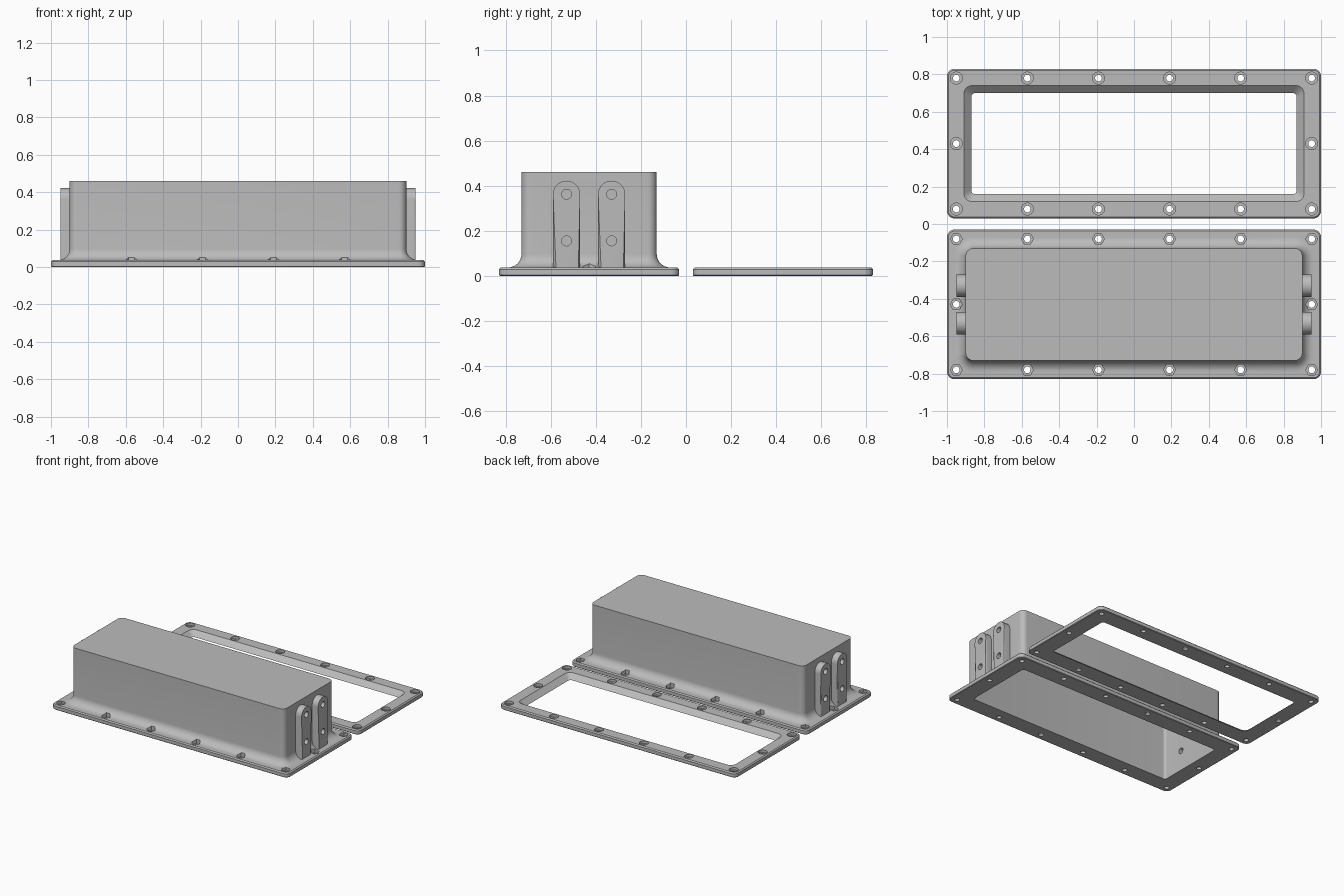
import bpy, bmesh, math
from mathutils import Matrix, Vector

cube = bpy.data.objects.get("Cube")
if cube:
    bpy.data.objects.remove(cube, do_unlink=True)

grey = bpy.data.materials.new("plain grey")
grey.use_nodes = True
colour = (0.5, 0.5, 0.5, 1)
grey.diffuse_color = colour
grey.node_tree.nodes["Principled BSDF"].inputs["Base Color"].default_value = colour

FLANGE = 0.037          # flange thickness
CENTRE_Y = 0.43         # distance of each part from the middle line
WALL_X, WALL_Y = 0.90, 0.30
HEIGHT = 0.46


def finish(bm, name):
    bmesh.ops.recalc_face_normals(bm, faces=bm.faces[:])
    mesh = bpy.data.meshes.new(name)
    bm.to_mesh(mesh)
    bm.free()
    mesh.materials.append(grey)
    obj = bpy.data.objects.new(name, mesh)
    bpy.context.collection.objects.link(obj)
    return obj


def rounded_rect(hx, hy, r, z, cy, steps=8):
    """Outline of a rectangle with rounded corners."""
    points = []
    for k, (sx, sy) in enumerate([(1, 1), (-1, 1), (-1, -1), (1, -1)]):
        for i in range(steps + 1):
            a = math.pi / 2 * (k + i / steps)
            points.append(Vector((sx * (hx - r) + r * math.cos(a),
                                  cy + sy * (hy - r) + r * math.sin(a), z)))
    return points


def loft(name, sections, cy, closed):
    """Skin a stack of rounded rectangles (half x, half y, radius, z)."""
    bm = bmesh.new()
    rings = [[bm.verts.new(p) for p in rounded_rect(*s, cy)] for s in sections]
    pairs = list(zip(rings, rings[1:]))
    if closed:
        pairs.append((rings[-1], rings[0]))
    else:
        bm.faces.new(rings[0])
        bm.faces.new(rings[-1])
    for a, b in pairs:
        n = len(a)
        for i in range(n):
            j = (i + 1) % n
            bm.faces.new((a[i], a[j], b[j], b[i]))
    return finish(bm, name)


def cylinders(name, places, r, length, sides, axis="Z"):
    """Several separate cylinders in one mesh, centred on the places."""
    bm = bmesh.new()
    turn = Matrix.Rotation(math.pi / 2, 4, "Y" if axis == "X" else "Z")
    for p in places:
        bmesh.ops.create_cone(bm, cap_ends=True, segments=sides, radius1=r, radius2=r,
                              depth=length, matrix=Matrix.Translation(p) @ turn)
    return finish(bm, name)


def combine(target, tool, operation):
    mod = target.modifiers.new("combine", "BOOLEAN")
    mod.operation, mod.solver, mod.object = operation, "EXACT", tool
    bpy.ops.object.select_all(action="DESELECT")
    bpy.context.view_layer.objects.active = target
    target.select_set(True)
    bpy.ops.object.modifier_apply(modifier=mod.name)
    bpy.data.objects.remove(tool, do_unlink=True)


def bolt_holes(target, cy, sides):
    """Through holes with a wider pocket from above, all round the flange."""
    spots = [(0.19 * i, cy + s * 0.35) for i in (-5, -3, -1, 1, 3, 5) for s in (-1, 1)]
    spots += [(-0.95, cy), (0.95, cy)]
    combine(target, cylinders("pocket_cutter", [Vector((x, y, 0.068)) for x, y in spots],
                              0.032, 0.1, sides), "DIFFERENCE")
    combine(target, cylinders("shaft_cutter", [Vector((x, y, 0)) for x, y in spots],
                              0.018, 0.2, 20), "DIFFERENCE")


def rib(side, y):
    """Upright end rib with a round top and softened outer edge."""
    r, top = 0.06, 0.362
    outline = [(r, 0.02)] + [(r * math.cos(a), top + r * math.sin(a))
                             for a in (math.pi * i / 20 for i in range(21))] + [(-r, 0.02)]
    bm = bmesh.new()
    inner = [bm.verts.new((side * 0.885, y + u, z)) for u, z in outline]
    outer = [bm.verts.new((side * 0.95, y + u, z)) for u, z in outline]
    bm.faces.new(inner)
    front = bm.faces.new(outer)
    for i in range(len(outline)):
        j = (i + 1) % len(outline)
        bm.faces.new((inner[i], inner[j], outer[j], outer[i]))
    bmesh.ops.bevel(bm, geom=front.edges[:], offset=0.013, segments=4,
                    profile=0.5, affect="EDGES")
    return finish(bm, "end_rib")


# Flange outer edge, shared by both parts
edge = [(0.996, 0.396, 0.036, 0), (1, 0.4, 0.04, 0.004),
        (1, 0.4, 0.04, FLANGE - 0.008), (0.992, 0.392, 0.032, FLANGE)]

# Clamp ring with a sloped opening
ring = loft("clamp_ring", edge + [(0.91, 0.31, 0.045, FLANGE), (0.87, 0.27, 0.02, 0)],
            CENTRE_Y, True)
bolt_holes(ring, CENTRE_Y, 32)

# Housing: hollow inside, flange, swept fillet, wall and flat lid
fillet = []
R = 0.06
for i in range(9):
    a = math.pi / 2 * i / 8
    off = R * (1 - math.sin(a))
    fillet.append((WALL_X + off, WALL_Y + off, 0.04 + off, FLANGE + R * (1 - math.cos(a))))
cavity = [(0.87, 0.27, 0.02, HEIGHT - 0.03), (0.87, 0.27, 0.02, 0)]
housing = loft("housing", cavity + edge + fillet + [(WALL_X, WALL_Y, 0.04, HEIGHT)],
               -CENTRE_Y, False)

# End ribs
rib_ys = [-CENTRE_Y - 0.1, -CENTRE_Y + 0.1]
for side in (-1, 1):
    for y in rib_ys:
        combine(housing, rib(side, y), "UNION")

# Holes in the ribs: blind at one end, through at the other
for x in (0.95, -0.90):
    places = [Vector((x, y, z)) for y in rib_ys for z in (0.155, 0.362)]
    combine(housing, cylinders("rib_hole_cutter", places, 0.022,
                               0.11 if x > 0 else 0.2, 24, "X"), "DIFFERENCE")
bolt_holes(housing, -CENTRE_Y, 6)

# Smooth rounded surfaces, keep edges crisp
bpy.ops.object.select_all(action="DESELECT")
for obj in (ring, housing):
    obj.select_set(True)
bpy.context.view_layer.objects.active = housing
bpy.ops.object.shade_smooth_by_angle(angle=math.radians(30))
